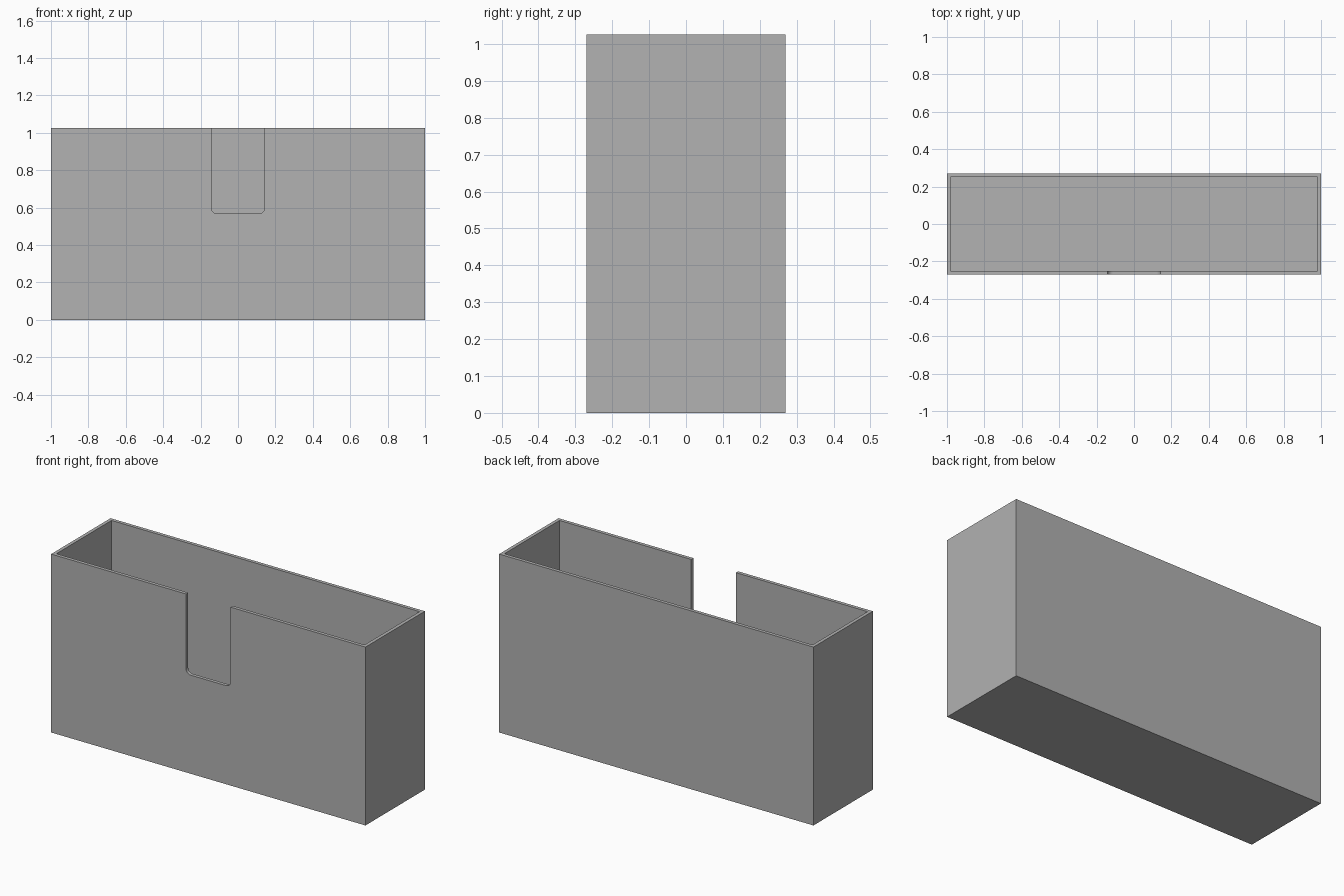
import bpy
import bmesh
from math import radians
from mathutils import Vector

default = bpy.data.objects.get("Cube")
if default:
    bpy.data.objects.remove(default, do_unlink=True)

WIDTH, DEPTH, HEIGHT, WALL = 2.0, 0.54, 1.026, 0.02
SLOT_HALF, SLOT_BOTTOM, SLOT_RADIUS = 0.142, 0.567, 0.03

gray = bpy.data.materials.new("plain_gray")
gray.use_nodes = True
color = (0.445, 0.445, 0.445, 1)
gray.diffuse_color = color
gray.node_tree.nodes["Principled BSDF"].inputs["Base Color"].default_value = color


def block(name, low, high, round_lower_edges=0):
    """Box between two corners, optionally rounding the lower edges along y."""
    low, high = Vector(low), Vector(high)
    bm = bmesh.new()
    bmesh.ops.create_cube(bm, size=1)
    for v in bm.verts:
        v.co = (low + high) / 2 + v.co * (high - low)
    if round_lower_edges:
        edges = [e for e in bm.edges
                 if all(abs(v.co.z - low.z) < 1e-4 for v in e.verts)
                 and abs(e.verts[0].co.x - e.verts[1].co.x) < 1e-4]
        bmesh.ops.bevel(bm, geom=edges, offset=round_lower_edges, segments=8,
                        profile=0.5, affect='EDGES')
    mesh = bpy.data.meshes.new(name)
    bm.to_mesh(mesh)
    bm.free()
    mesh.materials.append(gray)
    obj = bpy.data.objects.new(name, mesh)
    bpy.context.collection.objects.link(obj)
    return obj


def cut(target, cutter):
    """Subtract the cutter from the target and discard it."""
    cutter.hide_render = True
    mod = target.modifiers.new("cut", 'BOOLEAN')
    mod.operation, mod.solver, mod.object = 'DIFFERENCE', 'EXACT', cutter
    bpy.context.view_layer.objects.active = target
    bpy.ops.object.modifier_apply(modifier=mod.name)
    bpy.data.objects.remove(cutter, do_unlink=True)


# Open-topped box
x, y = WIDTH / 2, DEPTH / 2
box = block("open_box", (-x, -y, 0), (x, y, HEIGHT))
cut(box, block("cavity", (WALL - x, WALL - y, WALL), (x - WALL, y - WALL, HEIGHT + 1)))

# Round-cornered finger slot in the front wall
cut(box, block("finger_slot", (-SLOT_HALF, -y - 0.1, SLOT_BOTTOM),
               (SLOT_HALF, -y + 0.1, HEIGHT + 1), SLOT_RADIUS))

# Smooth slot corners, sharp box edges
bpy.ops.object.select_all(action='DESELECT')
box.select_set(True)
bpy.context.view_layer.objects.active = box
bpy.ops.object.shade_smooth_by_angle(angle=radians(30))
